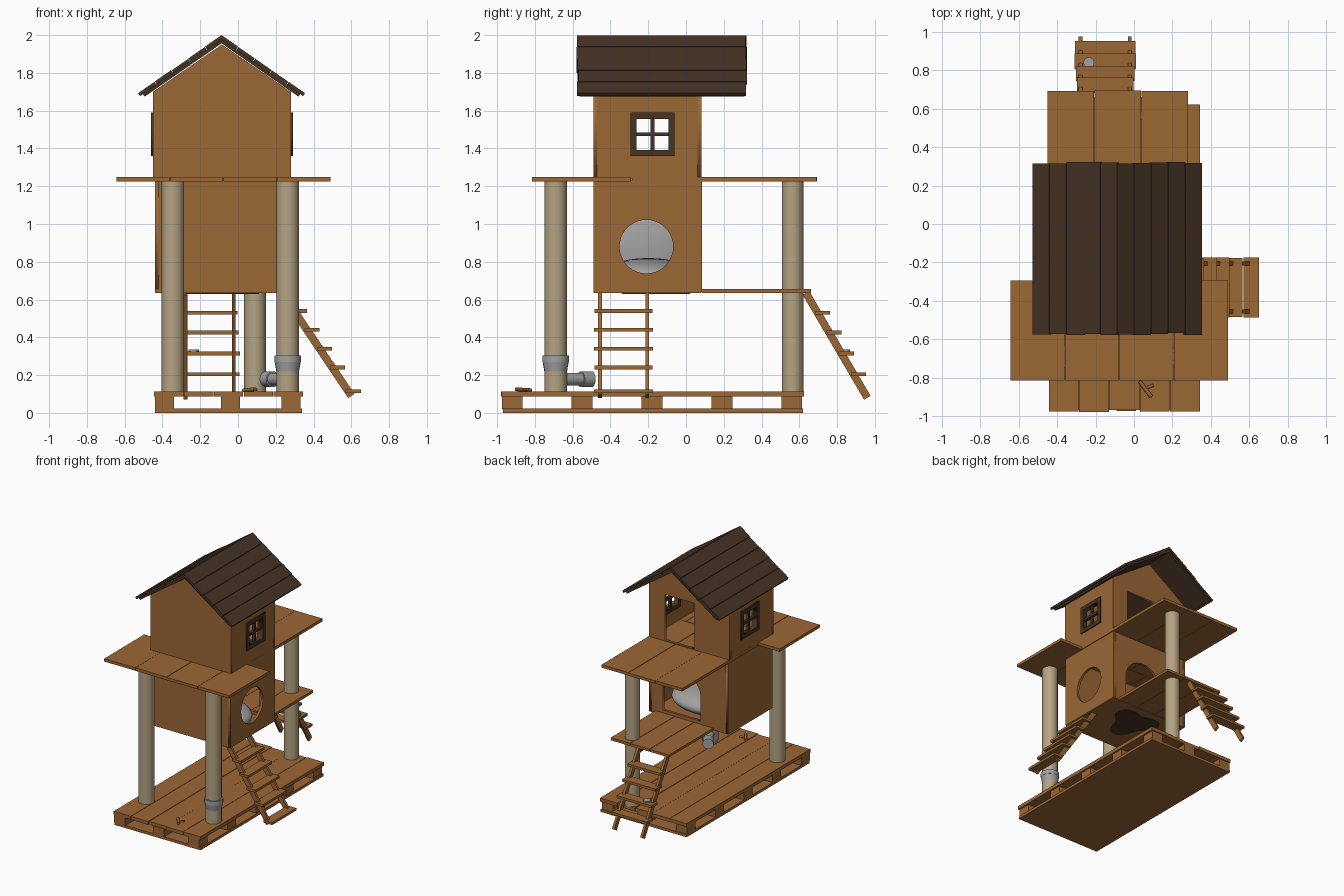
import bpy, math, random
from mathutils import Matrix, Vector

if "Cube" in bpy.data.objects:
    bpy.data.objects.remove(bpy.data.objects["Cube"])
random.seed(4)

def mat(name, r, g, b):
    m = bpy.data.materials.new(name)
    m.diffuse_color = (r, g, b, 1)
    m.use_nodes = True
    m.node_tree.nodes["Principled BSDF"].inputs["Base Color"].default_value = m.diffuse_color
    return m

WOOD = mat("honey wood", .33, .135, .036)
DARK = mat("dark brown wood", .062, .033, .018)
ROPE = mat("sisal rope", .46, .37, .23)
GREY = mat("grey plush", .36, .36, .36)

def add(name, me, m):
    o = bpy.data.objects.new(name, me)
    bpy.context.collection.objects.link(o)
    me.materials.clear()
    me.materials.append(m)
    return o

def box(name, lo, hi, m, M=None):
    """Box between two corners, optionally placed by a matrix."""
    v = [(x, y, z) for x in (lo[0], hi[0]) for y in (lo[1], hi[1]) for z in (lo[2], hi[2])]
    f = [(0, 1, 3, 2), (4, 6, 7, 5), (0, 4, 5, 1), (2, 3, 7, 6), (0, 2, 6, 4), (1, 5, 7, 3)]
    me = bpy.data.meshes.new(name)
    me.from_pydata(v, [], f)
    if M:
        me.transform(M)
    return add(name, me, m)

def planks(name, x0, x1, y0, y1, z0, z1, n, m, jit=.006, M=None):
    """Boards side by side in x, running along y, with uneven ends."""
    w = (x1 - x0) / n
    for i in range(n):
        a, b = random.uniform(0, jit), random.uniform(0, jit)
        box(f"{name}_{i+1}", (x0 + i*w + .0015, y0 + a, z0),
            (x0 + (i+1)*w - .0015, y1 - b, z1 - random.uniform(0, jit / 3)), m, M)

SIDE = Matrix(((0, 0, 1, 0), (1, 0, 0, 0), (0, 1, 0, 0), (0, 0, 0, 1)))    # outline in y,z
FRONT = Matrix(((1, 0, 0, 0), (0, 0, -1, 0), (0, 1, 0, 0), (0, 0, 0, 1)))  # outline in x,z

def panel(name, loops, t, place, offset, m):
    """Flat panel from an outline plus hole outlines."""
    cu = bpy.data.curves.new(name, 'CURVE')
    cu.dimensions, cu.fill_mode, cu.extrude = '2D', 'BOTH', t / 2
    for pts in loops:
        s = cu.splines.new('POLY')
        s.points.add(len(pts) - 1)
        for p, q in zip(s.points, pts):
            p.co = (q[0], q[1], 0, 1)
        s.use_cyclic_u = True
    tmp = bpy.data.objects.new(name, cu)
    bpy.context.collection.objects.link(tmp)
    bpy.context.view_layer.update()
    me = bpy.data.meshes.new_from_object(tmp.evaluated_get(bpy.context.evaluated_depsgraph_get()))
    bpy.data.objects.remove(tmp)
    me.transform(Matrix.Translation(offset) @ place)
    return add(name, me, m)

def rect(a, b, c, d):
    return [(a, c), (b, c), (b, d), (a, d)]

def arc(cx, cy, r, a0, a1, n):
    return [(cx + r*math.cos(math.radians(a0 + (a1-a0)*i/n)),
             cy + r*math.sin(math.radians(a0 + (a1-a0)*i/n))) for i in range(n)]

def smooth(o):
    bpy.context.view_layer.objects.active = o
    bpy.ops.object.select_all(action='DESELECT')
    o.select_set(True)
    bpy.ops.object.shade_smooth_by_angle()

def tube(name, p, q, r, m, r2=None):
    p, q = Vector(p), Vector(q)
    bpy.ops.mesh.primitive_cone_add(vertices=20, radius1=r, radius2=r2 or r, depth=(q-p).length,
        location=(p+q)/2, rotation=(q-p).to_track_quat('Z', 'Y').to_euler())
    o = bpy.context.object
    o.name = name
    o.data.materials.append(m)
    smooth(o)

def ball(name, c, s, m):
    bpy.ops.mesh.primitive_uv_sphere_add(segments=24, ring_count=14, location=c)
    o = bpy.context.object
    o.name, o.scale = name, s
    o.data.materials.append(m)
    smooth(o)

# Pallet base
box("pallet_bottom", (-.44, -.97, 0), (.34, .62, .022), WOOD)
planks("pallet_deck", -.445, .345, -.98, .625, .086, .115, 5, WOOD, .012)
for i, x in enumerate((-.39, -.04, .28)):
    for j, y in enumerate((-.92, -.55, -.18, .19, .56)):
        box(f"pallet_block_{i}_{j}", (x-.05, y-.055, .02), (x+.05, y+.055, .088), WOOD)
tube("twig_a", (.03, -.82, .12), (.09, -.9, .125), .01, WOOD)
tube("twig_b", (.05, -.86, .12), (.1, -.84, .125), .008, WOOD)

# Platforms
planks("front_terrace", -.645, .49, -.82, -.29, 1.225, 1.25, 4, WOOD)
planks("rear_terrace", -.452, .282, -.292, .695, 1.225, 1.25, 3, WOOD)
box("lower_floor", (-.44, -.49, .635), (.27, .08, .657), WOOD)
planks("lower_balcony", -.31, .22, .08, .665, .635, .657, 3, WOOD)
panel("floor_patch", [[(-.083 + (.17 + .045*math.sin(3*a)) * math.cos(a), -.126 + (.17 + .045*math.sin(3*a)) * math.sin(a))
      for a in [i * math.tau / 30 for i in range(30)]]], .006, Matrix(), (0, 0, .633), DARK)

# Lower room
T = .02
panel("lower_wall_right", [rect(-.49, .085, .64, 1.23), arc(-.21, .88, .142, 0, 360, 36)], T, SIDE, (.265, 0, 0), WOOD)
panel("lower_wall_left", [rect(-.49, .085, .64, 1.23)], T, SIDE, (-.43, 0, 0), WOOD)
panel("lower_wall_front", [rect(-.435, .27, .64, 1.23)], T, FRONT, (0, -.48, 0), WOOD)
panel("lower_wall_rear", [rect(-.435, .27, .64, 1.23),
      [(-.19, .68), (.15, .68)] + arc(-.02, .87, .17, 0, 180, 18) + [(-.19, .87)]], T, FRONT, (0, .072, 0), WOOD)
ball("floor_cushion", (-.08, -.2, .73), (.31, .24, .09), GREY)
ball("back_cushion", (-.35, -.21, .87), (.06, .23, .21), GREY)

# Upper room with gables
gable = [(-.45, 1.24), (.28, 1.24), (.28, 1.70), (-.085, 1.95), (-.45, 1.70)]
panel("upper_wall_front", [gable], T, FRONT, (0, -.48, 0), WOOD)
panel("upper_wall_rear", [gable, rect(-.13, .135, 1.255, 1.63)], T, FRONT, (0, .072, 0), WOOD)
y0, y1, z0, z1 = -.295, -.06, 1.36, 1.59
for s, x in (("right", .27), ("left", -.44)):
    panel(f"upper_wall_{s}", [rect(-.488, .08, 1.24, 1.70), rect(y0+.02, y1-.02, z0+.02, z1-.02)], T, SIDE, (x, 0, 0), WOOD)
    panel(f"window_frame_{s}", [rect(y0, y1, z0, z1), rect(y0+.033, y1-.033, z0+.033, z1-.033)], .04, SIDE, (x, 0, 0), DARK)
    box(f"window_bar_upright_{s}", (x-.01, (y0+y1)/2-.01, z0+.02), (x+.01, (y0+y1)/2+.01, z1-.02), DARK)
    box(f"window_bar_level_{s}", (x-.012, y0+.02, 1.465), (x+.012, y1-.02, 1.485), DARK)

# Roof slopes made of boards
for s, name in ((1, "right"), (-1, "left")):
    M = Matrix.Translation((-.087, 0, 2.0)) @ Matrix.Rotation(s * math.radians(34.7), 4, 'Y')
    lo, hi = (0, .54) if s > 0 else (-.54, 0)
    planks(f"roof_board_{name}", lo, hi, -.58, .325, -.02, 0, 5, DARK, .012, M)
    box(f"roof_underlay_{name}", (lo + .02*(s < 0), -.565, -.036), (hi - .02*(s > 0), .31, -.018), DARK, M)

# Rope posts
tube("front_left_post", (-.345, -.69, .11), (-.345, -.69, 1.228), .06, ROPE)
tube("front_right_post", (.263, -.69, .11), (.263, -.69, 1.228), .06, ROPE)
tube("rear_post", (.09, .565, .11), (.09, .565, 1.228), .057, ROPE)

# Grey toy sleeve on the front right post
tube("sleeve_body", (.263, -.69, .112), (.263, -.69, .23), .058, GREY)
tube("sleeve_flare", (.263, -.69, .22), (.263, -.69, .275), .06, GREY, .07)
tube("sleeve_rim", (.263, -.69, .27), (.263, -.69, .305), .071, GREY)
tube("sleeve_branch", (.263, -.69, .178), (.175, -.54, .178), .034, GREY)
tube("sleeve_branch_end", (.185, -.557, .178), (.15, -.5, .178), .042, GREY)

# Ladders: local x = outward, y = across, z = up
def ladder(name, M, run, rise, half, steps):
    L = math.hypot(run, rise)
    tilt = Matrix.Rotation(math.atan2(rise, run), 4, 'Y')
    for k in (-1, 1):
        c = k * (half - .02)
        box(f"{name}_rail_{k}", (0, c-.01, -.02), (L, c+.01, .02), WOOD, M @ tilt)
    for i, d in enumerate(steps):
        x = d * run / rise
        e = random.uniform(0, .012)
        box(f"{name}_step_{i+1}", (x-.02, -half-e, -d), (x+.06, half+e, -d+.02), WOOD, M @ Matrix.Translation((0, 0, 0)))

ladder("side_ladder", Matrix.Translation((.23, -.33, .64)), .37, .55, .145, (.11, .21, .31, .41, .535))
ladder("rear_ladder", Matrix.Translation((-.15, .635, .635)) @ Matrix.Rotation(math.pi/2, 4, 'Z'),
       .325, .555, .148, (.115, .22, .33, .44))
tube("small_toy", (-.235, .84, .315), (-.235, .84, .335), .028, GREY)
